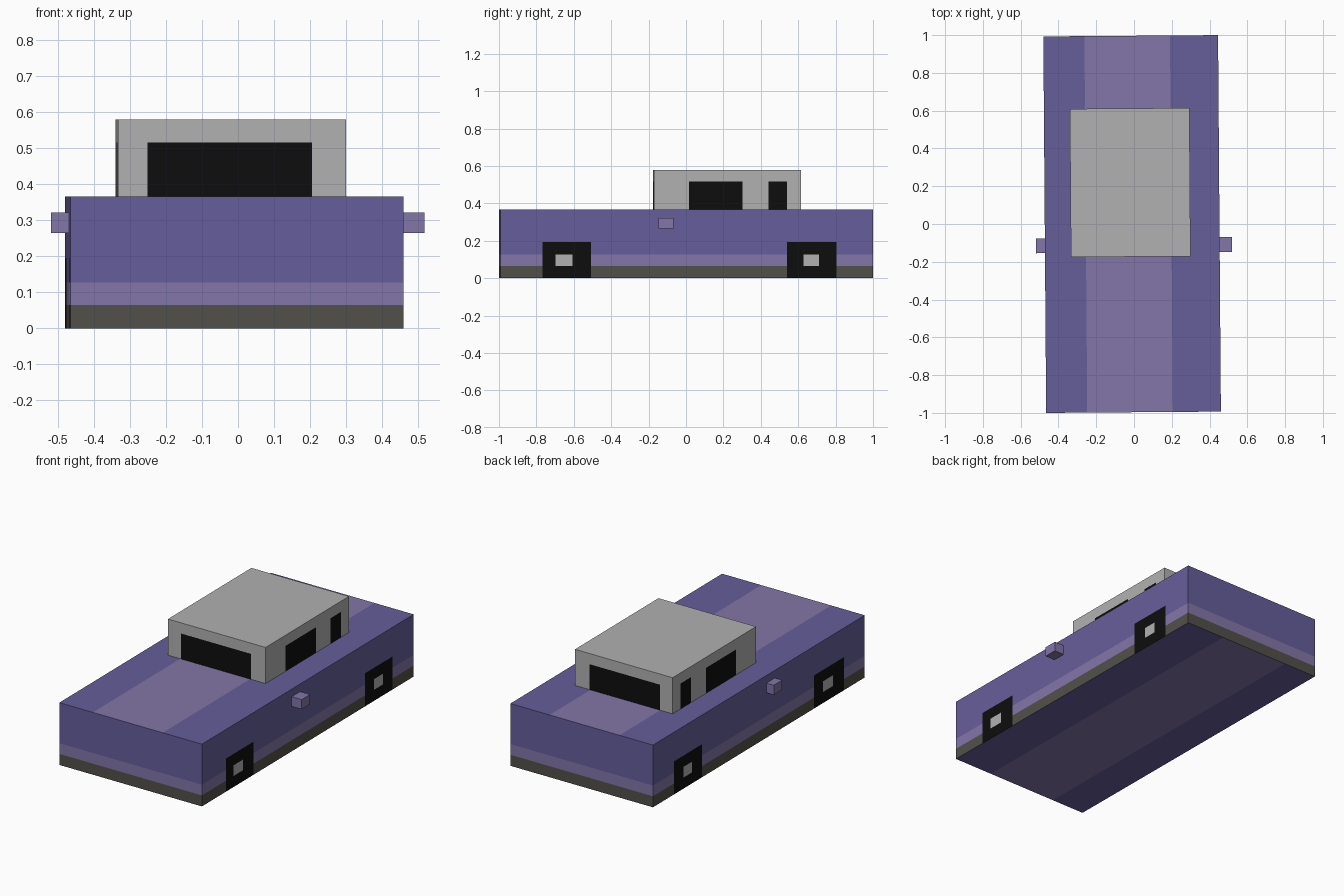
import bpy, bmesh
from math import atan
from mathutils import Vector

if "Cube" in bpy.data.objects:
    bpy.data.objects.remove(bpy.data.objects["Cube"])

TILT = 0.0075   # the whole car is turned very slightly about z


def material(name, rgb):
    m = bpy.data.materials.new(name)
    m.diffuse_color = (*rgb, 1)
    m.use_nodes = True
    m.node_tree.nodes["Principled BSDF"].inputs["Base Color"].default_value = m.diffuse_color
    return m


PURPLE, LIGHT, SILL, BLACK, GREY = range(5)
MATS = [material("purple_paint", (0.133, 0.112, 0.328)),
        material("light_purple_paint", (0.227, 0.181, 0.392)),
        material("dark_sill", (0.083, 0.080, 0.069)),
        material("black", (0.004, 0.004, 0.004)),
        material("light_grey", (0.44, 0.44, 0.44))]


def box(name, lo, hi, rule, cuts=((), (), ())):
    """Box sliced by axis-aligned planes; rule(centre, normal) picks a colour."""
    bm = bmesh.new()
    bmesh.ops.create_cube(bm, size=1)
    lo, hi = Vector(lo), Vector(hi)
    for v in bm.verts:
        v.co = (lo + hi) / 2 + v.co * (hi - lo)
    for axis, values in enumerate(cuts):
        n = Vector([float(i == axis) for i in range(3)])
        for value in sorted(set(values)):
            bmesh.ops.bisect_plane(bm, geom=bm.verts[:] + bm.edges[:] + bm.faces[:],
                                   plane_co=n * value, plane_no=n, dist=1e-5)
    bm.normal_update()
    for f in bm.faces:
        f.material_index = rule(f.calc_center_median(), f.normal)
    me = bpy.data.meshes.new(name)
    bm.to_mesh(me)
    bm.free()
    for m in MATS:
        me.materials.append(m)
    ob = bpy.data.objects.new(name, me)
    ob.rotation_euler.z = atan(TILT)
    bpy.context.collection.objects.link(ob)
    return ob


def inside(value, span):
    return span[0] < value < span[1]


# Body: wheels and stripes are flat colour areas flush with the panels
STRIPE = (-0.255, 0.198)
WHEEL_TOP, HUB_Z = 0.195, (0.065, 0.128)
WHEELS = {1: [((-0.77, -0.512), (-0.70, -0.61)), ((0.537, 0.80), (0.625, 0.707))],
          -1: [((-0.80, -0.52), (-0.70, -0.605)), ((0.537, 0.80), (0.627, 0.71))]}


def body_rule(c, n):
    if abs(n.z) > 0.5:
        return LIGHT if inside(c.x, STRIPE) else PURPLE
    if abs(n.x) > 0.5 and c.z < WHEEL_TOP:
        for tyre, hub in WHEELS[1 if n.x > 0 else -1]:
            if inside(c.y, hub) and inside(c.z, HUB_Z):
                return GREY
            if inside(c.y, tyre):
                return BLACK
    return SILL if c.z < 0.065 else LIGHT if c.z < 0.128 else PURPLE


wheel_cuts = [y for side in WHEELS.values() for pair in side for span in pair for y in span]
box("car_body", (-0.4725, -0.9965, 0), (0.4525, 0.9965, 0.367), body_rule,
    (STRIPE, wheel_cuts, (*HUB_Z, WHEEL_TOP)))

# Cabin with flush windows on all four sides
SCREEN = (-0.252, 0.204)
SIDE_WINDOWS = [(0.015, 0.30), (0.44, 0.537)]
WINDOW_TOP = 0.517


def cabin_rule(c, n):
    if abs(n.z) > 0.5 or c.z > WINDOW_TOP:
        return GREY
    if abs(n.y) > 0.5:
        return BLACK if inside(c.x, SCREEN) else GREY
    return BLACK if any(inside(c.y, w) for w in SIDE_WINDOWS) else GREY


box("cabin", (-0.335, -0.173, 0.367), (0.298, 0.612, 0.58), cabin_rule,
    (SCREEN, [y for w in SIDE_WINDOWS for y in w], (WINDOW_TOP,)))

# Side mirrors
for side, x0, x1 in (("left", -0.52, -0.4725), ("right", 0.4525, 0.517)):
    box(side + "_mirror", (x0, -0.151, 0.265), (x1, -0.072, 0.322), lambda c, n: LIGHT)
